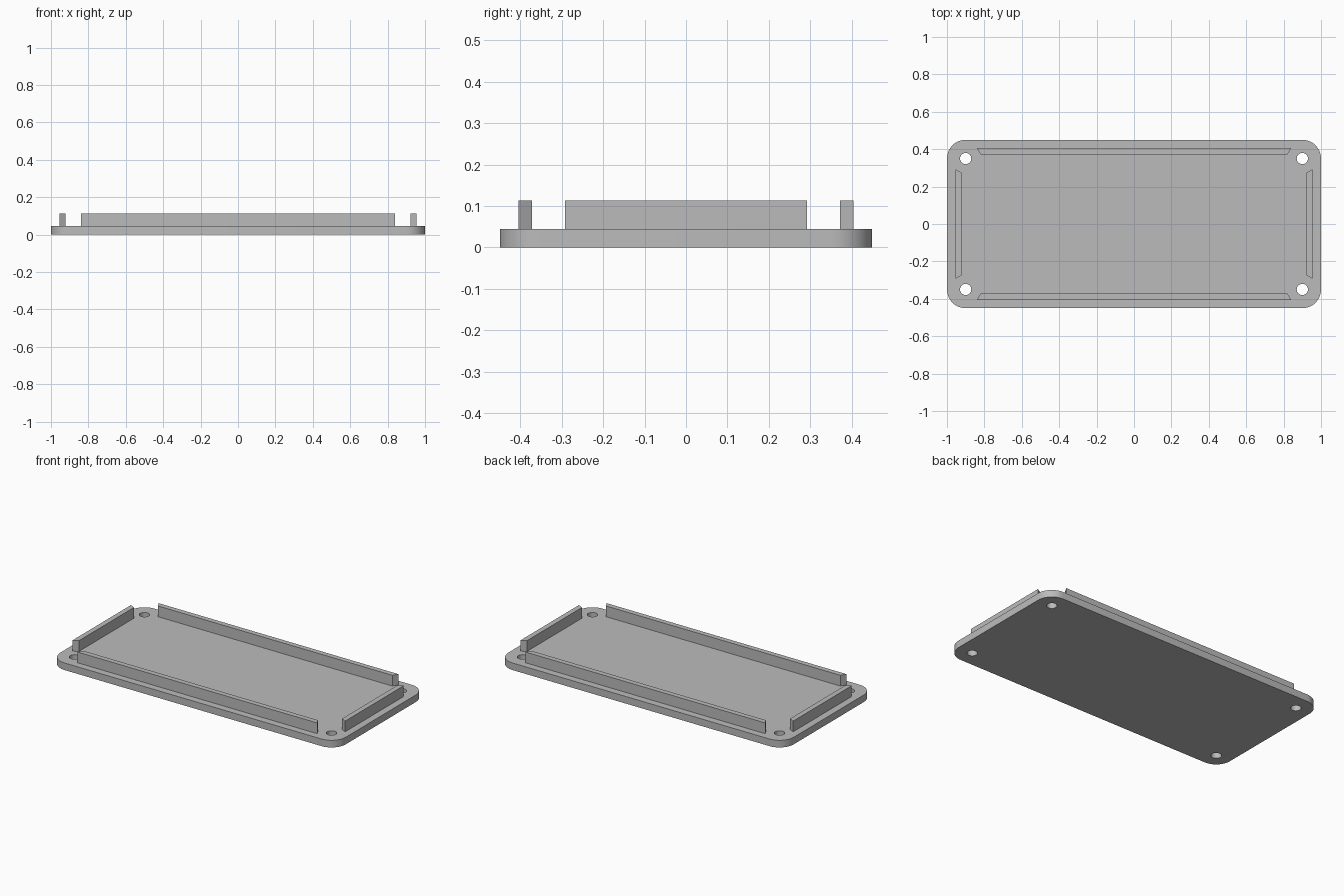
import bpy, bmesh
from math import sin, cos, pi

cube = bpy.data.objects.get("Cube")
if cube:
    bpy.data.objects.remove(cube, do_unlink=True)

PLATE_H, TOP = 0.045, 0.113
HOLE_X, HOLE_Y = 0.9, 0.35
CORNER_R, HOLE_R = 0.1, 0.03

grey = bpy.data.materials.new("light_grey")
grey.use_nodes = True
colour = (0.5, 0.5, 0.5, 1)
grey.diffuse_color = colour
grey.node_tree.nodes["Principled BSDF"].inputs["Base Color"].default_value = colour


def arc(cx, cy, r, start, sweep, steps):
    return [(cx + r * cos(start + sweep * i / steps),
             cy + r * sin(start + sweep * i / steps)) for i in range(steps + 1)]


def extrude_loops(name, loops, z0, z1):
    """Fill closed outlines (later ones cut holes) and extrude them upwards."""
    bm = bmesh.new()
    edges = []
    for loop in loops:
        verts = [bm.verts.new((x, y, z0)) for x, y in loop]
        edges += [bm.edges.new((verts[i - 1], verts[i])) for i in range(len(verts))]
    bmesh.ops.triangle_fill(bm, edges=edges, use_beauty=True)
    ext = bmesh.ops.extrude_face_region(bm, geom=bm.faces[:], use_keep_orig=True)
    top = [g for g in ext["geom"] if isinstance(g, bmesh.types.BMVert)]
    bmesh.ops.translate(bm, verts=top, vec=(0, 0, z1 - z0))
    bmesh.ops.recalc_face_normals(bm, faces=bm.faces[:])
    mesh = bpy.data.meshes.new(name)
    bm.to_mesh(mesh)
    bm.free()
    mesh.materials.append(grey)
    obj = bpy.data.objects.new(name, mesh)
    bpy.context.collection.objects.link(obj)
    return obj


# Base plate: rounded rectangle with four screw holes
corners = [(1, 1), (-1, 1), (-1, -1), (1, -1)]
outline, holes = [], []
for i, (sx, sy) in enumerate(corners):
    cx, cy = sx * HOLE_X, sy * HOLE_Y
    outline += arc(cx, cy, CORNER_R, i * pi / 2, pi / 2, 12)
    holes.append(arc(cx, cy, HOLE_R, 0, 2 * pi, 32)[:-1])
plate = extrude_loops("base_plate", [outline] + holes, 0, PLATE_H)

bpy.ops.object.select_all(action="DESELECT")
plate.select_set(True)
bpy.context.view_layer.objects.active = plate
bpy.ops.object.shade_smooth_by_angle()

# Locating walls with mitred ends, standing on the plate
for side, s in (("back", 1), ("front", -1)):
    extrude_loops(side + "_wall", [[(-0.84, s * 0.405), (0.84, s * 0.405),
                                    (0.82, s * 0.372), (-0.82, s * 0.372)]], PLATE_H, TOP)
for side, s in (("left", 1), ("right", -1)):
    extrude_loops(side + "_wall", [[(s * 0.955, -0.293), (s * 0.955, 0.293),
                                    (s * 0.922, 0.275), (s * 0.922, -0.275)]], PLATE_H, TOP)
